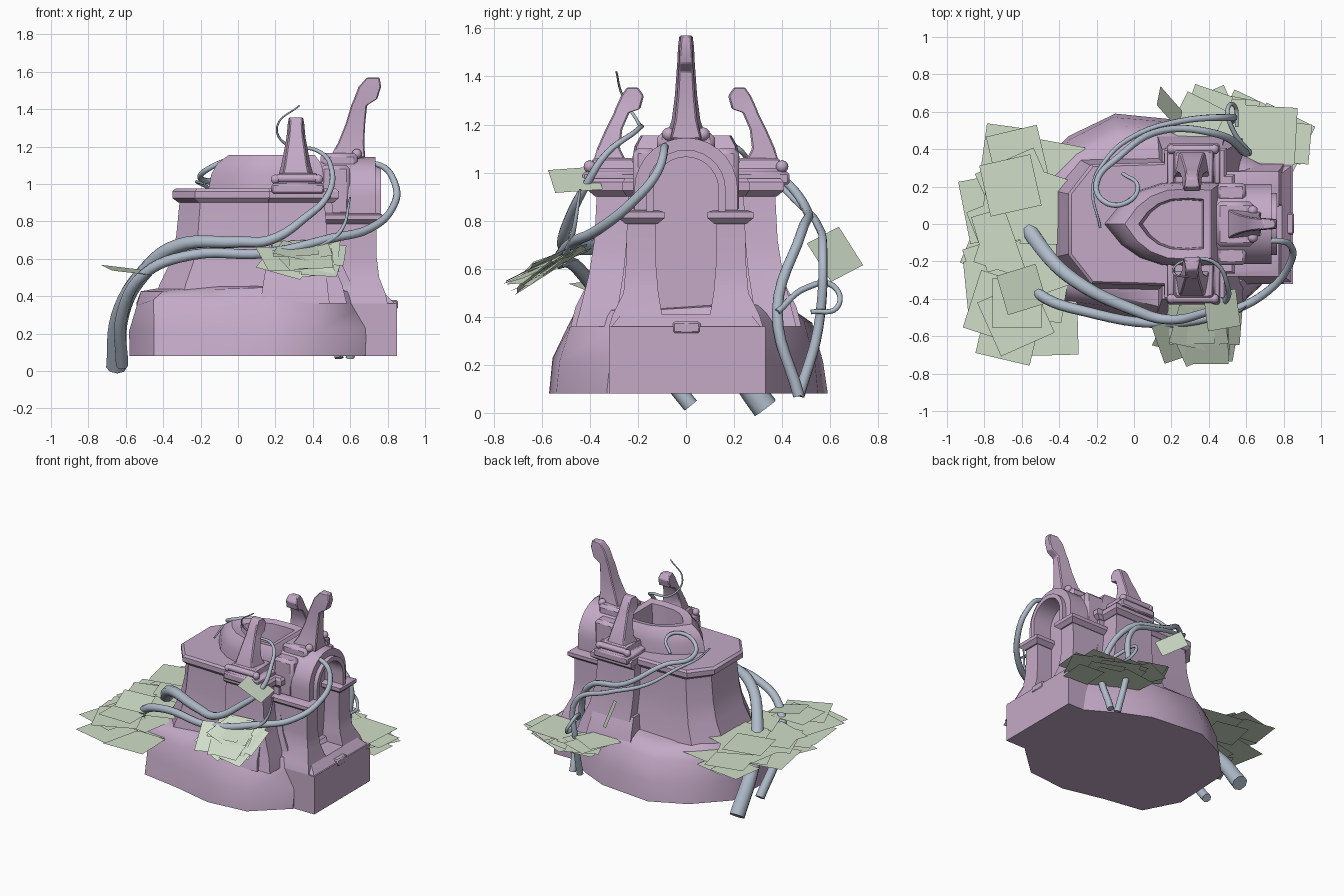
import bpy, bmesh, math, random
from mathutils import Vector, Matrix, Euler

if "Cube" in bpy.data.objects:
    bpy.data.objects.remove(bpy.data.objects["Cube"])
random.seed(4)


def material(name, color):
    mat = bpy.data.materials.new(name)
    mat.use_nodes = True
    mat.diffuse_color = (*color, 1)
    mat.node_tree.nodes["Principled BSDF"].inputs["Base Color"].default_value = (*color, 1)
    return mat


stone = material("mauve stone", (.55, .4, .57))
vine_mat = material("blue grey vine", (.43, .5, .59))
leaf_mat = material("pale green leaf", (.63, .73, .58))


def select(obj):
    bpy.context.collection.objects.link(obj)
    bpy.ops.object.select_all(action="DESELECT")
    obj.select_set(True)
    bpy.context.view_layer.objects.active = obj


def finish(name, bm, mat, bevel=0, angle=30):
    bmesh.ops.recalc_face_normals(bm, faces=bm.faces)
    mesh = bpy.data.meshes.new(name)
    bm.to_mesh(mesh)
    bm.free()
    mesh.materials.append(mat)
    obj = bpy.data.objects.new(name, mesh)
    if bevel:
        mod = obj.modifiers.new("worn edges", "BEVEL")
        mod.width = bevel
        mod.segments = 1
    select(obj)
    bpy.ops.object.shade_smooth_by_angle(angle=math.radians(angle))


def loft(name, rings, bevel=0, angle=30):
    """Skin closed rings of equal length and cap both ends."""
    bm = bmesh.new()
    loops = [[bm.verts.new(p) for p in ring] for ring in rings]
    n = len(loops[0])
    for low, high in zip(loops, loops[1:]):
        for i in range(n):
            j = (i + 1) % n
            bm.faces.new((low[i], low[j], high[j], high[i]))
    bm.faces.new(loops[0])
    bm.faces.new(loops[-1])
    finish(name, bm, stone, bevel, angle)


def rect(x0, x1, y0, y1, z):
    return [(x0, y0, z), (x1, y0, z), (x1, y1, z), (x0, y1, z)]


def box(name, x0, x1, y0, y1, z0, z1, bevel=.008):
    loft(name, [rect(x0, x1, y0, y1, z0), rect(x0, x1, y0, y1, z1)], bevel)


def scaled(plan, sx, sy, z, cx=.1, jitter=0):
    return [(cx + (x - cx) * sx + random.uniform(-jitter, jitter),
             y * sy + random.uniform(-jitter, jitter),
             z + random.uniform(-jitter, jitter)) for x, y in plan]


def ball(name, radius, place):
    bm = bmesh.new()
    bmesh.ops.create_uvsphere(bm, u_segments=10, v_segments=6, radius=radius,
                              matrix=Matrix.Translation(place))
    finish(name, bm, stone, angle=60)


def rod(name, start, end, radius):
    a, b = Vector(start), Vector(end)
    bm = bmesh.new()
    turn = (b - a).to_track_quat("Z", "Y").to_matrix().to_4x4()
    bmesh.ops.create_cone(bm, cap_ends=True, segments=8, radius1=radius, radius2=radius,
                          depth=(b - a).length, matrix=Matrix.Translation((a + b) / 2) @ turn)
    finish(name, bm, stone, angle=50)


# Rough rock the building stands on
rock = [(.68, -.33), (.72, .33), (.5, .46), (.3, .55), (-.1, .59), (-.35, .47), (-.56, .25),
        (-.58, -.2), (-.45, -.45), (-.15, -.5), (.15, -.57), (.45, -.54)]
loft("rock_base", [scaled(rock, 1, 1, .08), scaled(rock, .99, .96, .22, jitter=.015),
                   scaled(rock, .97, .86, .37, jitter=.02), scaled(rock, .9, .78, .435, jitter=.015),
                   scaled(rock, .7, .65, .46, jitter=.015)], angle=40)
box("portal_plinth", .5, .85, -.32, .33, .08, .36, 0)
loft("portal_plinth_top", [rect(.5, .84, -.31, .31, .36), rect(.5, .79, -.27, .27, .41)])
box("portal_step", .7, .855, -.055, .06, .33, .38)

# Flared cross-shaped walls with cornice
half = [(.5, -.24), (.46, -.24), (.46, -.37), (.16, -.37), (.16, -.3), (-.2, -.29), (-.31, -.15)]
plan = half + [(x, -y) for x, y in reversed(half)]
loft("main_walls", [scaled(plan, sx, sy, z) for z, sx, sy in
                    ((.36, 1.34, 1.24), (.46, 1.27, 1.17), (.58, 1.13, 1.09), (.72, 1.05, 1.03), (.93, 1, 1))])
loft("main_cornice", [scaled(plan, s, s, z) for z, s in
                      ((.9, 1.02), (.925, 1.1), (.96, 1.1), (.975, 1.06))])

# Broken pointed vault, open at the top
side = [(.47, -.22), (.32, -.23), (.15, -.22), (.03, -.18), (-.07, -.11)]
vault = side + [(-.16, 0)] + [(x, -y) for x, y in reversed(side)]
loft("broken_vault", [scaled(vault, sx, sy, z, .25) for z, sx, sy in
                      ((.96, 1, 1), (1.05, .96, .98), (1.11, .88, .93), (1.155, .73, .82),
                       (1.145, .55, .6), (.98, .5, .56))])


def horn(name, sections, place):
    """Curved spire from level sections: height, inner edge, outer edge, half width."""
    loft(name, [[place(a, -w, z), place(b, -w * .75, z), place(b, w * .75, z), place(a, w, z)]
                for z, a, b, w in sections], .006, 35)


# Transept tops with inward hooked spires
for sign, label in ((-1, "front"), (1, "back")):
    def level(x0, x1, y0, y1, z):
        return rect(x0, x1, *sorted((sign * y0, sign * y1)), z)

    loft(label + "_transept_foot", [level(.12, .49, .3, .48, .36), level(.13, .48, .3, .46, .44),
                                    level(.15, .47, .3, .4, .56)])
    loft(label + "_transept_block", [level(.18, .46, .18, .43, .95), level(.18, .46, .18, .43, 1.0),
                                     level(.21, .43, .2, .4, 1.01), level(.22, .42, .22, .39, 1.06)], .008)
    horn(label + "_spire", ((1.03, .24, .39, .1), (1.1, .275, .37, .08), (1.18, .265, .335, .065),
                            (1.25, .235, .3, .052), (1.265, .19, .295, .05),
                            (1.32, .175, .27, .045), (1.355, .2, .245, .04)),
         lambda d, w, z: (.31 + w, sign * d, z))
    rod(label + "_transept_roll", (.21, sign * .4, 1.03), (.42, sign * .4, 1.03), .022)
    for x in (.2, .43):
        ball(label + "_transept_knob", .026, (x, sign * .4, 1.025))


# Arched portal: hood, rim and recessed back
def arch(name, inner, outer, x0, x1, foot, spring=.93):
    turns = [math.pi * i / 14 for i in range(15)]
    outline = [(outer, foot)] + [(outer * math.cos(t), spring + outer * math.sin(t)) for t in turns]
    outline += [(-outer, foot), (-inner, foot)]
    outline += [(-inner * math.cos(t), spring + inner * math.sin(t)) for t in turns] + [(inner, foot)]
    loft(name, [[(x, y, z) for y, z in outline] for x in (x0, x1)])


arch("portal_hood", .135, .215, .44, .735, .82)
arch("portal_rim", .135, .165, .7, .765, .82)
box("portal_back_wall", .42, .62, -.15, .15, .38, 1.07, 0)
box("portal_top_block", .44, .64, -.12, .12, 1.08, 1.165, .02)
for sign, label in ((-1, "front"), (1, "back")):
    def post(x0, x1, inner, outer, z):
        return rect(x0, x1, *sorted((sign * inner, sign * outer)), z)

    loft(label + "_portal_pier", [post(.46, .8, .1, .32, .36), post(.46, .79, .1, .305, .41),
                                  post(.46, .755, .115, .26, .5), post(.46, .74, .125, .25, .62),
                                  post(.46, .74, .125, .245, .82)])
    loft(label + "_portal_capital", [post(.43, .75, .12, .25, .785), post(.42, .775, .09, .28, .81),
                                     post(.42, .775, .09, .28, .835), post(.44, .75, .12, .25, .845)])
    box(label + "_hood_shoulder", .44, .6, *sorted((sign * .12, sign * .22)), .83, 1.1, .02)
    ball("portal_knob_" + label, .028, (.635, sign * .072, 1.16))
rod("portal_roll", (.635, -.075, 1.16), (.635, .075, 1.16), .024)
horn("portal_spire", ((1.14, .49, .68, .085), (1.22, .535, .675, .06), (1.32, .575, .68, .047),
                      (1.42, .605, .69, .04), (1.455, .62, .745, .037), (1.52, .645, .765, .034),
                      (1.57, .69, .757, .028)), lambda d, w, z: (d, w, z))


# Creeping vines
def vine(name, points, thick, thin, falloff=1):
    data = bpy.data.curves.new(name, "CURVE")
    data.dimensions = "3D"
    data.bevel_depth = 1
    data.bevel_resolution = 2
    data.resolution_u = 6
    data.use_fill_caps = True
    spline = data.splines.new("BEZIER")
    spline.bezier_points.add(len(points) - 1)
    for i, (bp, p) in enumerate(zip(spline.bezier_points, points)):
        bp.co = p
        bp.handle_left_type = bp.handle_right_type = "AUTO"
        bp.radius = thin + (thick - thin) * (1 - i / (len(points) - 1)) ** falloff
    data.materials.append(vine_mat)
    select(bpy.data.objects.new(name, data))
    bpy.ops.object.convert(target="MESH")
    bpy.ops.object.shade_smooth_by_angle(angle=math.radians(50))


vine("thick_trunk_vine", [(-.65, .33, .02), (-.63, .12, .3), (-.5, -.12, .53), (-.32, -.3, .67),
                          (0, -.46, .69), (.17, -.51, .7), (.36, -.48, .82), (.48, -.42, .94),
                          (.5, -.33, 1.08), (.42, -.2, 1.18), (.26, -.2, 1.21), (.21, -.26, 1.31),
                          (.33, -.29, 1.42)], .055, .004, 1.5)
vine("lower_trunk_vine", [(-.62, .02, .03), (-.62, -.2, .3), (-.5, -.38, .52), (-.25, -.47, .62),
                          (.15, -.53, .63), (.5, -.47, .71), (.7, -.37, .76), (.83, -.22, .88),
                          (.84, -.12, 1.0), (.76, -.09, 1.1), (.67, -.1, 1.09), (.65, -.15, 1.02)], .033, .013)
vine("front_sprig", [(.42, -.5, .66), (.55, -.47, .75), (.6, -.44, .93)], .016, .005)
vine("back_long_vine", [(.54, .47, .07), (.52, .55, .35), (.5, .57, .66), (.25, .55, .78), (0, .47, .87),
                        (-.16, .33, .98), (-.22, .2, 1.01), (-.18, -.02, 1.0)], .024, .006)
vine("back_curl_vine", [(.6, .47, .07), (.6, .38, .42), (.45, .48, .75), (.15, .5, .85), (-.08, .36, 1.0),
                        (-.2, .22, 1.03), (-.16, .12, 1.08), (-.03, .12, 1.13), (.02, .2, 1.11),
                        (-.06, .27, 1.04)], .024, .01)
vine("back_tendril", [(.62, .38, .42), (.53, .5, .52), (.5, .61, .53), (.54, .63, .44), (.55, .52, .42)], .014, .01)


# Flat square leaves
def leaf(bm, place, size, tilt=(0, 0), spin=0):
    lean = Euler((*tilt, 0)).to_matrix().to_4x4()
    bmesh.ops.create_grid(bm, x_segments=1, y_segments=1, size=size / 2,
                          matrix=Matrix.Translation(place) @ lean @ Matrix.Rotation(spin, 4, "Z"))


def cluster(name, start, end, spread, count, sizes, rise, tilt=0, wobble=0):
    """Scatter leaves around a line from start to end, leaning about x by tilt."""
    a, b = Vector(start), Vector(end)
    across = Vector((b.y - a.y, a.x - b.x, 0)).normalized()
    across.z = across.y * math.tan(tilt)
    bm = bmesh.new()
    for i in range(count):
        p = a.lerp(b, (i + .5) / count) + across * random.uniform(-spread, spread)
        p.z += random.uniform(-rise, rise)
        lean = (tilt + random.uniform(-wobble, wobble), random.uniform(-wobble, wobble))
        leaf(bm, p, random.uniform(*sizes), lean, random.uniform(-.5, .5))
    finish(name, bm, leaf_mat)


cluster("side_leaves", (-.55, .42, .43), (-.57, -.6, .42), .14, 26, (.24, .33), .08)
cluster("side_outer_leaves", (-.7, .25, .44), (-.75, -.5, .44), .05, 7, (.28, .34), .06)
cluster("back_leaves", (.34, .6, .36), (.85, .43, .3), .05, 17, (.2, .31), .05)
cluster("front_leaves", (.24, -.56, .61), (.47, -.57, .62), .08, 16, (.18, .26), .03, .5, .2)
bm = bmesh.new()
leaf(bm, (.47, -.46, .97), .2, (0, .5), .15)
leaf(bm, (.19, .62, .66), .19, (-.5, 1.1), .65)
leaf(bm, (-.6, -.35, .54), .22, (.1, .15), .3)
finish("single_leaves", bm, leaf_mat)
